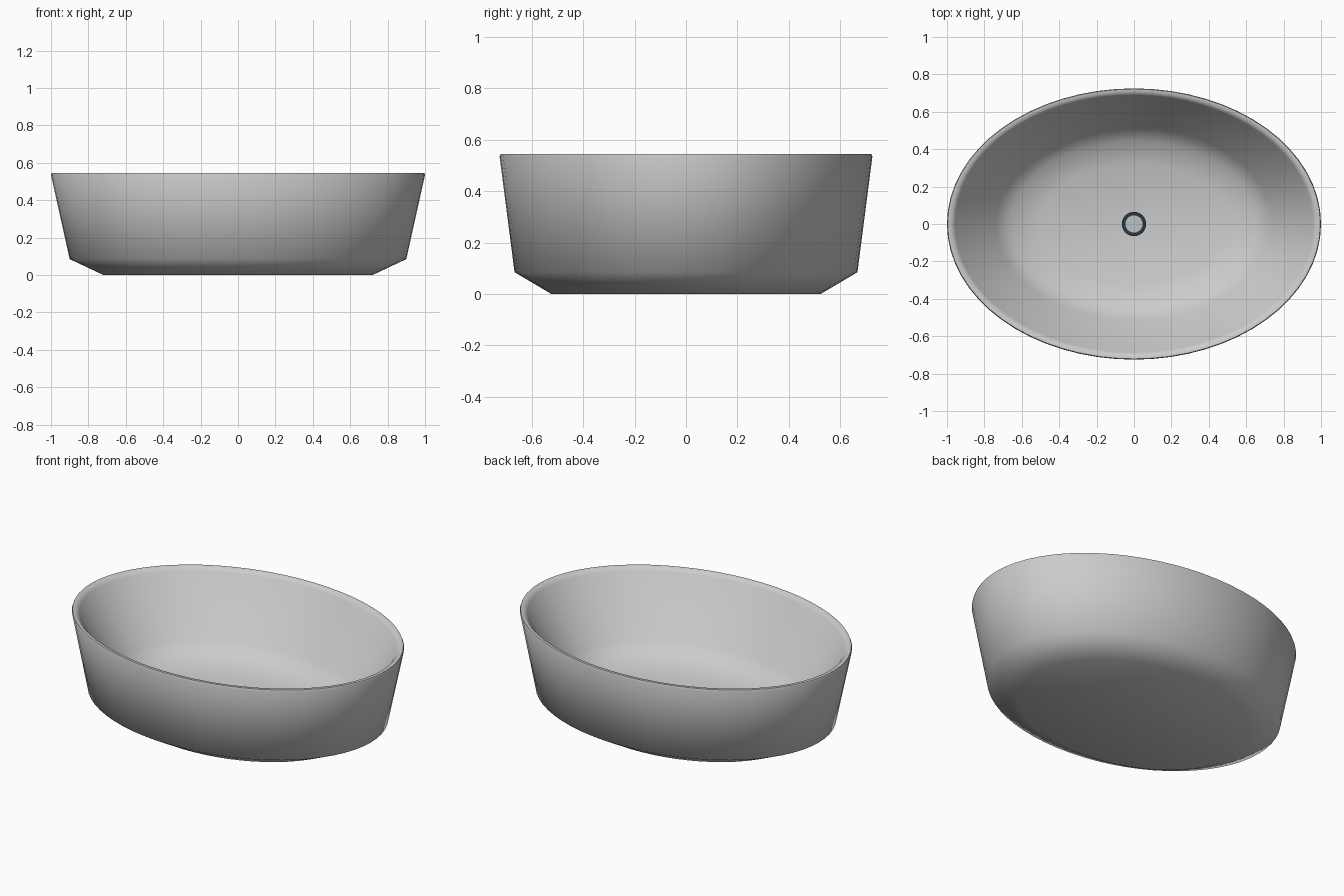
import bpy, bmesh, math

if "Cube" in bpy.data.objects:
    bpy.data.objects.remove(bpy.data.objects["Cube"])


def loft(name, rings, segments=64, angle=60, color=None):
    """Skin stacked ellipses given as (x radius, y radius, z), capping both ends."""
    bm = bmesh.new()
    loops = []
    for rx, ry, z in rings:
        loops.append([bm.verts.new((rx * math.cos(2 * math.pi * i / segments),
                                    ry * math.sin(2 * math.pi * i / segments), z))
                      for i in range(segments)])
    for a, b in zip(loops, loops[1:]):
        for i in range(segments):
            j = (i + 1) % segments
            bm.faces.new((a[i], a[j], b[j], b[i]))
    bm.faces.new(loops[0][::-1])
    bm.faces.new(loops[-1])
    bmesh.ops.recalc_face_normals(bm, faces=bm.faces)
    mesh = bpy.data.meshes.new(name)
    bm.to_mesh(mesh)
    bm.free()
    obj = bpy.data.objects.new(name, mesh)
    bpy.context.collection.objects.link(obj)
    bpy.ops.object.select_all(action='DESELECT')
    obj.select_set(True)
    bpy.context.view_layer.objects.active = obj
    bpy.ops.object.shade_smooth_by_angle(angle=math.radians(angle))
    if color:
        mat = bpy.data.materials.new(name + "_material")
        mat.diffuse_color = color
        mat.use_nodes = True
        mat.node_tree.nodes["Principled BSDF"].inputs["Base Color"].default_value = mat.diffuse_color
        mesh.materials.append(mat)
    return obj


# Oval basin: underside, chamfer, flared wall, rounded rim, sloping inner wall, dished floor
loft("basin", [
    (0.72, 0.523, 0.0), (0.90, 0.667, 0.085),
    (1.0, 0.725, 0.535), (0.996, 0.721, 0.545),
    (0.975, 0.703, 0.545), (0.957, 0.687, 0.525),
    (0.74, 0.515, 0.19), (0.66, 0.445, 0.125),
    (0.50, 0.32, 0.09), (0.06, 0.06, 0.065),
])

# Drain: dark collar with a pale plug in its middle
loft("drain_collar", [(0.065, 0.065, 0.06), (0.065, 0.065, 0.075)], 32, 40,
     (0.025, 0.035, 0.045, 1))
loft("drain_plug", [(0.046, 0.046, 0.065), (0.046, 0.046, 0.08)], 32, 40,
     (0.5, 0.55, 0.58, 1))
